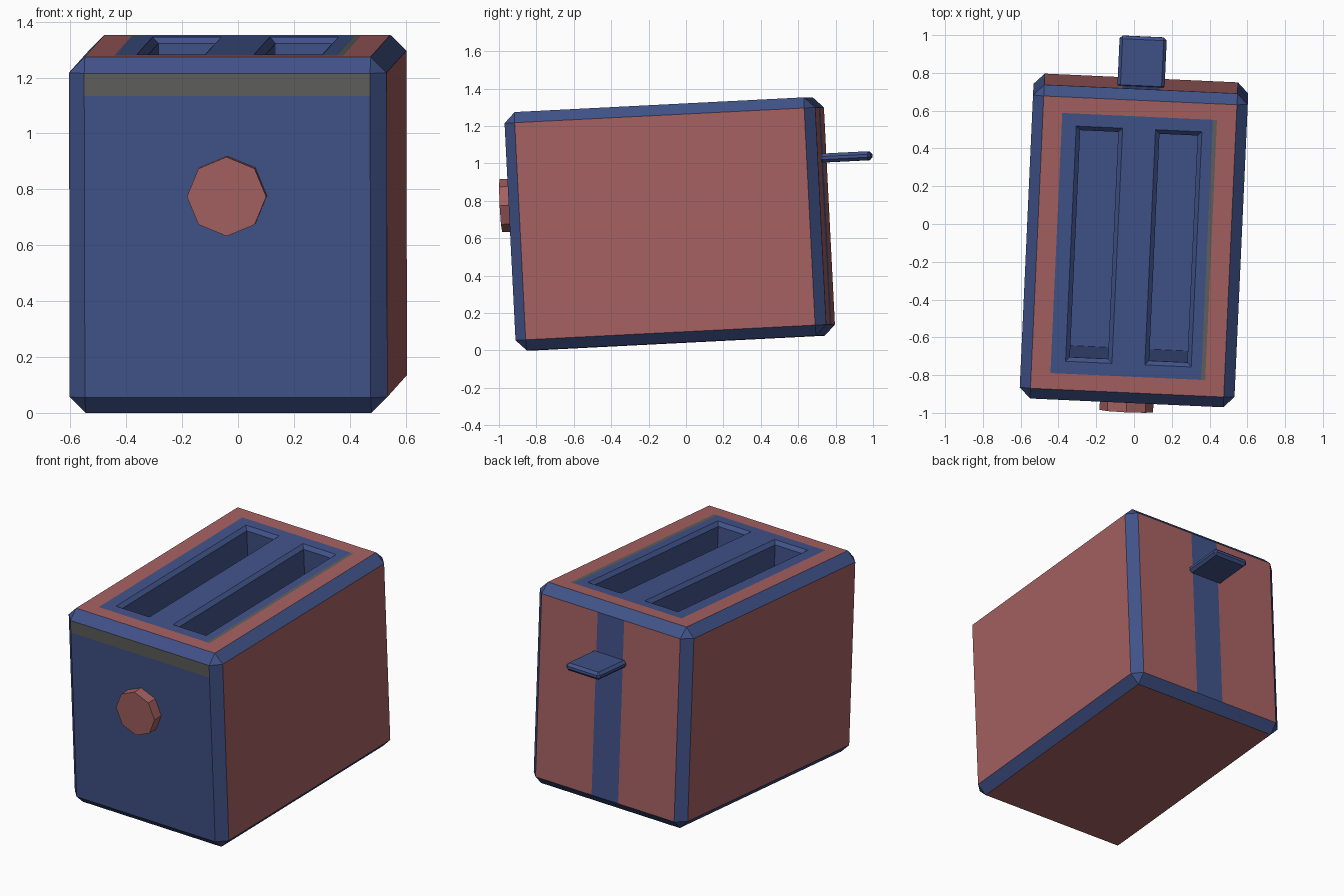
import bpy, bmesh, math
from mathutils import Matrix, Vector

if "Cube" in bpy.data.objects:
    bpy.data.objects.remove(bpy.data.objects["Cube"])

# Overall pose: the toaster leans back and is turned a little
POSE = (Matrix.Translation((0, -0.087, 0.6766))
        @ Matrix.Rotation(math.radians(-2.6), 4, 'Z')
        @ Matrix.Rotation(math.radians(2.9), 4, 'X'))
W, L, H, BEV = 1.138, 1.665, 1.276, 0.057
RED, BLUE, GREY = 0, 1, 2


def material(name, rgb):
    m = bpy.data.materials.new(name)
    m.diffuse_color = (*rgb, 1)
    m.use_nodes = True
    m.node_tree.nodes["Principled BSDF"].inputs["Base Color"].default_value = m.diffuse_color
    return m


MATS = [material("dusty_red", (0.376, 0.117, 0.119)),
        material("navy_blue", (0.052, 0.085, 0.25)),
        material("warm_grey", (0.114, 0.114, 0.108))]


def finish(bm, name):
    me = bpy.data.meshes.new(name)
    bm.to_mesh(me)
    bm.free()
    for m in MATS:
        me.materials.append(m)
    ob = bpy.data.objects.new(name, me)
    bpy.context.collection.objects.link(ob)
    ob.matrix_world = POSE
    return ob


def chamfered_box(size, centre, bevel):
    bm = bmesh.new()
    bmesh.ops.create_cube(bm, size=1, matrix=Matrix.Translation(centre) @ Matrix.Diagonal((*size, 1)))
    bmesh.ops.bevel(bm, geom=bm.edges[:], offset=bevel, segments=1, affect='EDGES')
    bm.normal_update()
    return bm


def cut(bm, axis, values, test):
    """Split the faces that pass the test along planes across one axis."""
    for v in values:
        co, no = Vector((0, 0, 0)), Vector((0, 0, 0))
        co[axis], no[axis] = v, 1
        faces = [f for f in bm.faces if test(f.normal, f.calc_center_median())]
        geom = set(faces)
        for f in faces:
            geom.update(f.edges)
            geom.update(f.verts)
        bmesh.ops.bisect_plane(bm, geom=list(geom), plane_co=co, plane_no=no)
        bm.normal_update()


# Body with painted areas cut into its flat faces
bm = chamfered_box((W, L, H), (0, 0, 0), BEV)
is_top = lambda n, c: n.z > 0.99
in_panel = lambda n, c: n.z > 0.99 and abs(c.y) < 0.69 and -0.41 < c.x < 0.388
in_rows = lambda n, c: n.z > 0.99 and abs(c.y) < 0.69
cut(bm, 1, (-0.69, 0.69), is_top)
cut(bm, 0, (-0.41, 0.388, 0.41), in_rows)
cut(bm, 1, (-0.624, 0.624), in_panel)
cut(bm, 0, (-0.333, -0.087, 0.087, 0.333), lambda n, c: in_panel(n, c) and abs(c.y) < 0.62)
cut(bm, 2, (0.501,), lambda n, c: n.y < -0.99)
cut(bm, 0, (-0.098, 0.098), lambda n, c: n.y > 0.99)

for f in bm.faces:
    n, c = f.normal, f.calc_center_median()
    f.material_index = RED
    if max(abs(v) for v in n) < 0.99 or in_panel(n, c):
        f.material_index = BLUE
    elif in_rows(n, c) and 0.388 < c.x < 0.41:
        f.material_index = GREY
    elif n.y < -0.99:
        f.material_index = GREY if c.z > 0.501 else BLUE
    elif n.y > 0.99 and abs(c.x) < 0.098:
        f.material_index = BLUE

# Two bread slots: sloped rim, then deep walls
slots = [f for f in bm.faces if f.normal.z > 0.99 and abs(f.calc_center_median().y) < 0.1
         and 0.15 < abs(f.calc_center_median().x) < 0.3]
bmesh.ops.inset_region(bm, faces=slots, thickness=0.022, depth=-0.022, use_even_offset=True)
bm.normal_update()
bmesh.ops.inset_region(bm, faces=slots, thickness=0, depth=-1.2)
finish(bm, "toaster_body")

# Octagonal dial on the front
bm = bmesh.new()
bmesh.ops.create_cone(bm, cap_ends=True, segments=8, radius1=0.142, radius2=0.142, depth=0.078,
                      matrix=Matrix.Translation((0, -0.859, 0.143)) @ Matrix.Rotation(math.pi / 2, 4, 'X'))
for f in bm.faces:
    f.material_index = RED
finish(bm, "browning_dial")

# Push lever at the back
bm = chamfered_box((0.25, 0.276, 0.048), (0, 0.96, 0.31), 0.016)
for f in bm.faces:
    f.material_index = BLUE
finish(bm, "push_lever")
